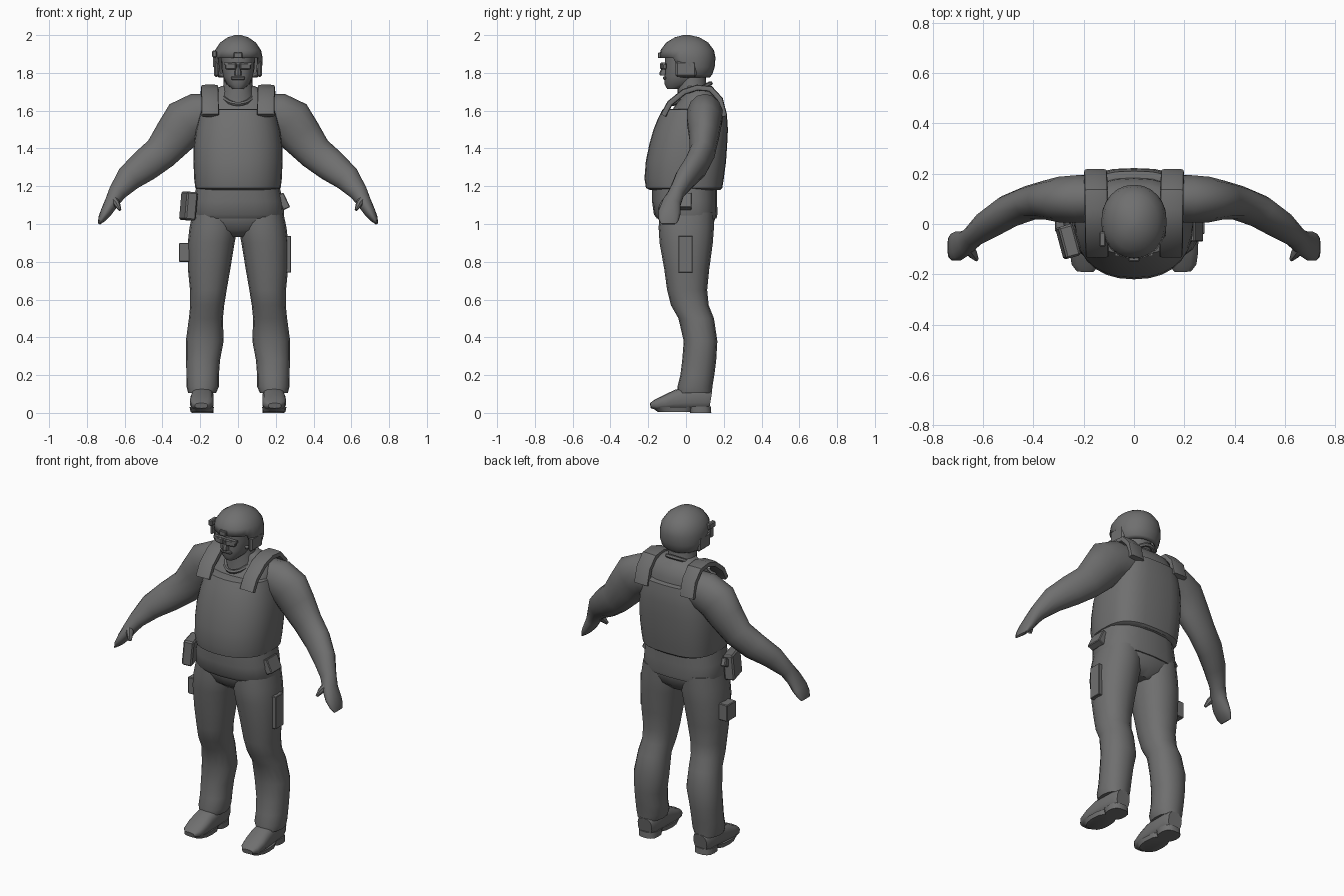
import bpy, bmesh, math
from mathutils import Vector, Matrix

grey = bpy.data.materials.new("dark grey")
grey.diffuse_color = (0.16, 0.16, 0.16, 1)


def finish(name, bm, angle=40):
    bmesh.ops.recalc_face_normals(bm, faces=bm.faces)
    me = bpy.data.meshes.new(name)
    bm.to_mesh(me)
    bm.free()
    me.materials.append(grey)
    ob = bpy.data.objects.new(name, me)
    bpy.context.collection.objects.link(ob)
    bpy.ops.object.select_all(action='DESELECT')
    ob.select_set(True)
    bpy.context.view_layer.objects.active = ob
    bpy.ops.object.shade_smooth_by_angle(angle=math.radians(angle))
    return ob


def power(v, n):
    return math.copysign(abs(v) ** (2 / n), v)


def skin(rings, caps=True):
    bm = bmesh.new()
    vs = [[bm.verts.new(p) for p in r] for r in rings]
    k = len(vs[0])
    for a, b in zip(vs, vs[1:]):
        for i in range(k):
            j = (i + 1) % k
            bm.faces.new((a[i], a[j], b[j], b[i]))
    if caps:
        bm.faces.new(vs[0])
        bm.faces.new(vs[-1])
    return bm


def tower(rows, sides=20, nf=2.0, nb=2.0, caps=True, flip=1):
    """Stacked level rings: z, centre x, half width, front y, back y."""
    rings = []
    for z, cx, hw, yf, yb in rows:
        ring = []
        for i in range(sides):
            t = 2 * math.pi * i / sides
            c, s = math.cos(t), math.sin(t)
            n = nb if s > 0 else nf
            ring.append((flip * (cx + hw * power(c, n)),
                         (yf + yb) / 2 + (yb - yf) / 2 * power(s, n), z))
        rings.append(ring)
    return skin(rings, caps)


def limb(rows, ref, sides=14, n=2.0, flip=1):
    """Rings across a path: x, y, z, radius across, radius along ref."""
    pts = [Vector(r[:3]) for r in rows]
    rings = []
    for i, r in enumerate(rows):
        t = (pts[min(i + 1, len(pts) - 1)] - pts[max(i - 1, 0)]).normalized()
        v = Vector(ref)
        v = (v - t * v.dot(t)).normalized()
        u = t.cross(v)
        ring = []
        for k in range(sides):
            a = 2 * math.pi * k / sides
            p = pts[i] + u * r[3] * power(math.cos(a), n) + v * r[4] * power(math.sin(a), n)
            ring.append((p.x * flip, p.y, p.z))
        rings.append(ring)
    return skin(rings)


def box(name, loc, size, rot=(0, 0, 0), bevel=0.0):
    bm = bmesh.new()
    bmesh.ops.create_cube(bm, size=1)
    bmesh.ops.scale(bm, vec=size, verts=bm.verts)
    if bevel:
        bmesh.ops.bevel(bm, geom=bm.edges[:], offset=bevel, segments=1, affect='EDGES')
    for ax, a in zip('XYZ', rot):
        bmesh.ops.rotate(bm, matrix=Matrix.Rotation(math.radians(a), 3, ax), verts=bm.verts)
    bmesh.ops.translate(bm, vec=loc, verts=bm.verts)
    return finish(name, bm, 30)


# torso: shirt, hem, vest, pelvis
finish("shirt", tower([(1.2, 0, .2, -.17, .16), (1.4, 0, .2, -.15, .18), (1.56, 0, .19, -.1, .19),
                       (1.64, 0, .19, -.05, .18), (1.69, 0, .16, -.01, .155),
                       (1.73, 0, .09, -.01, .11)], nb=2.5, nf=2.4))
finish("shirt_hem", tower([(1.03, 0, .238, -.155, .162), (1.05, 0, .245, -.17, .166),
                           (1.12, 0, .238, -.18, .165), (1.22, 0, .215, -.18, .165)], nb=2.6, nf=2.4))
finish("vest", tower([(1.18, 0, .205, -.19, .18), (1.19, 0, .226, -.212, .192), (1.24, 0, .232, -.22, .2),
                      (1.33, 0, .236, -.213, .212), (1.42, 0, .234, -.195, .218), (1.5, 0, .222, -.172, .222),
                      (1.56, 0, .208, -.148, .218), (1.605, 0, .196, -.125, .21),
                      (1.61, 0, .178, -.105, .192)], sides=28, nb=3.0, nf=2.25), 35)
finish("pelvis", tower([(.93, 0, .09, -.07, .09), (.97, 0, .17, -.125, .135), (1.03, 0, .235, -.148, .155),
                        (1.1, 0, .23, -.15, .155)], nb=2.5, nf=2.4))

# helmet shell, open at the face
bm = tower([(1.775, 0, .1, -.06, .125), (1.79, 0, .118, -.08, .138), (1.83, 0, .128, -.105, .152),
            (1.88, 0, .13, -.14, .156), (1.92, 0, .122, -.135, .148), (1.96, 0, .095, -.105, .118),
            (1.988, 0, .055, -.06, .072), (2.0, 0, .015, -.015, .02)], sides=24, nf=2.1, nb=2.1)
bm.faces.ensure_lookup_table()
gone = [f for f in bm.faces if f.calc_center_median().z < 1.88
        and (f.calc_center_median().y < -.04 or len(f.verts) > 4 and f.calc_center_median().z < 1.8)]
bmesh.ops.delete(bm, geom=gone, context='FACES')
helmet = finish("helmet", bm, 45)
m = helmet.modifiers.new("thickness", 'SOLIDIFY')
m.thickness = 0.014

# head, neck and face details
finish("head", tower([(1.715, 0, .03, -.1, -.02), (1.74, 0, .06, -.113, .06), (1.78, 0, .08, -.113, .1),
                      (1.83, 0, .088, -.112, .12), (1.9, 0, .09, -.11, .12)], nf=2.3))
finish("neck", tower([(1.64, 0, .1, -.05, .13), (1.7, 0, .08, -.045, .11), (1.79, 0, .075, -.045, .105)]))
finish("nose", tower([(1.785, 0, .018, -.138, -.09), (1.8, 0, .02, -.142, -.09), (1.84, 0, .01, -.12, -.09)], 8))
box("moustache", (0, -.114, 1.772), (.075, .016, .018), bevel=.005)
box("goggle_bridge", (0, -.118, 1.848), (.15, .02, .015))
box("helmet_mount", (0, -.14, 1.893), (.045, .018, .03), bevel=.004)
box("helmet_lamp", (-.125, -.06, 1.9), (.025, .06, .035), bevel=.005)
box("lamp_arm", (-.127, -.06, 1.86), (.012, .03, .06))

# collar loop hanging low at the front
bm = skin([[(math.cos(a) * (.078 + .012 * math.cos(b)), .03 + math.sin(a) * (.1 + .012 * math.cos(b)),
             1.69 + .055 * math.sin(a) + .012 * math.sin(b))
            for b in [math.pi * k / 3 for k in range(6)]]
           for a in [2 * math.pi * i / 20 for i in range(21)]], caps=False)
bmesh.ops.remove_doubles(bm, verts=bm.verts, dist=1e-5)
finish("collar", bm)

for s, side in ((1, "left"), (-1, "right")):
    # shoulder strap
    path = [(-.12, 1.575), (-.085, 1.64), (-.01, 1.7), (.06, 1.722), (.13, 1.715), (.18, 1.66), (.203, 1.57)]
    finish(side + "_shoulder_strap",
           limb([(.147 + .006 * i / 6, y, z, .016, .046) for i, (y, z) in enumerate(path)],
                (1, 0, 0), sides=12, n=5, flip=s), 35)
    # arm with hand and thumb
    finish(side + "_arm", limb([(.14, .1, 1.585, .105, .09), (.21, .1, 1.575, .12, .097),
                                (.28, .097, 1.54, .125, .093), (.335, .095, 1.465, .112, .08),
                                (.41, .085, 1.375, .093, .068), (.495, .052, 1.308, .086, .065),
                                (.58, -.003, 1.24, .07, .057), (.64, -.05, 1.165, .048, .042),
                                (.668, -.075, 1.115, .038, .05), (.7, -.088, 1.06, .03, .06),
                                (.722, -.092, 1.025, .02, .055), (.736, -.092, 1.0, .006, .04)],
                               (0, 1, 0), flip=s), 50)
    finish(side + "_thumb", limb([(.665, -.085, 1.135, .025, .025), (.64, -.12, 1.105, .018, .02),
                                  (.625, -.14, 1.075, .008, .01)], (0, 1, 0), 8, flip=s))
    # trouser leg
    finish(side + "_leg", tower([(1.06, .125, .115, -.14, .15), (.98, .13, .127, -.145, .148),
                                 (.9, .142, .124, -.14, .142), (.76, .153, .112, -.115, .123),
                                 (.65, .157, .097, -.1, .112), (.57, .163, .09, -.08, .12),
                                 (.5, .17, .09, -.04, .148), (.38, .176, .1, -.012, .166),
                                 (.28, .185, .09, -.02, .16), (.2, .187, .086, -.03, .15),
                                 (.14, .187, .086, -.045, .14), (.105, .19, .074, -.045, .137)],
                                sides=16, nf=2.2, nb=2.2, flip=s), 45)
    # boot and sole
    finish(side + "_boot", limb([(.185, .13, .07, .05, .045), (.186, .1, .075, .062, .058),
                                 (.188, 0, .075, .062, .06), (.19, -.05, .068, .055, .062),
                                 (.192, -.11, .054, .04, .064), (.193, -.16, .043, .028, .056),
                                 (.194, -.188, .038, .014, .034)], (1, 0, 0), 14, 2.8, s), 45)
    finish(side + "_heel", tower([(0, .187, .058, .02, .135), (.035, .187, .058, .01, .133)],
                                 14, 3, 2.5, flip=s))
    finish(side + "_sole", tower([(.004, .191, .06, -.15, .03), (.03, .192, .064, -.185, .04)],
                                 14, 2.3, 3, flip=s))
    # goggle lens
    box(side + "_lens", (s * .037, -.12, 1.836), (.06, .024, .036), (0, 0, s * 14), .006)
    # ear guard on the helmet
    box(side + "_ear_guard", (s * .115, .0, 1.82), (.026, .11, .085), bevel=.01)

# belt and thigh equipment
box("holster", (-.262, -.07, 1.095), (.06, .13, .15), (0, 5, 15), .008)
box("pistol_grip", (-.265, .0, 1.13), (.03, .07, .05), (25, 0, 10), .006)
box("belt_pouch", (.24, -.02, 1.12), (.04, .1, .085), (0, -25, 0), .004)
box("right_thigh_pouch", (-.278, .01, .85), (.07, .085, .1), bevel=.004)
box("left_thigh_pouch", (.267, -.002, .84), (.028, .075, .195), bevel=.003)
